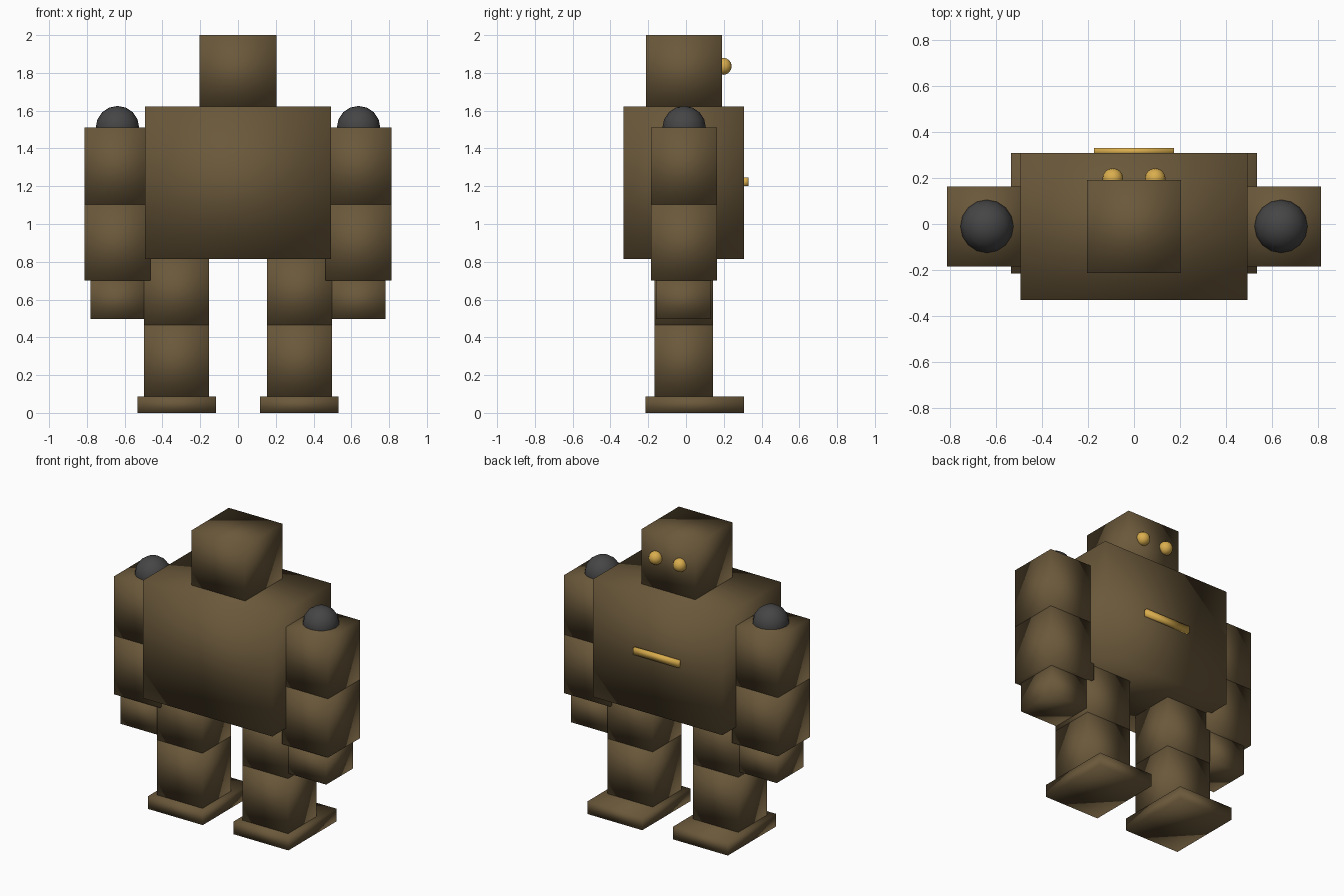
import bpy

if "Cube" in bpy.data.objects:
    bpy.data.objects.remove(bpy.data.objects["Cube"])


def material(name, rgb):
    m = bpy.data.materials.new(name)
    m.diffuse_color = (*rgb, 1)
    m.use_nodes = True
    m.node_tree.nodes["Principled BSDF"].inputs["Base Color"].default_value = m.diffuse_color
    return m


brown = material("dark_brown", (0.145, 0.098, 0.043))
grey = material("dark_grey", (0.06, 0.06, 0.062))
gold = material("gold", (0.70, 0.42, 0.075))


def finish(name, mat):
    ob = bpy.context.object
    ob.name = name
    ob.data.materials.append(mat)
    bpy.ops.object.shade_smooth()   # soft shading runs across all the edges
    return ob


def box(name, x, y, z, mat=brown):
    """Box from (min, max) ranges on each axis."""
    bpy.ops.mesh.primitive_cube_add(size=1)
    ob = bpy.context.object
    for v in ob.data.vertices:
        v.co = [a + (b - a) * (c + 0.5) for (a, b), c in zip((x, y, z), v.co)]
    return finish(name, mat)


def ball(name, centre, radius, mat):
    bpy.ops.mesh.primitive_uv_sphere_add(segments=16, ring_count=8,
                                         radius=radius, location=centre)
    return finish(name, mat)


# Body and head
box("torso", (-0.492, 0.492), (-0.33, 0.307), (0.815, 1.623))
box("head", (-0.203, 0.203), (-0.213, 0.19), (1.623, 2.0))
box("chest_bar", (-0.173, 0.173), (0.30, 0.33), (1.2, 1.245), gold)

# Limbs, built once per side
for side, s in (("left", -1), ("right", 1)):
    def part(name, x, y, z):
        box(f"{side}_{name}", sorted(s * v for v in x), y, z)

    part("upper_arm", (0.463, 0.812), (-0.184, 0.163), (1.103, 1.51))
    part("forearm", (0.463, 0.812), (-0.184, 0.163), (0.70, 1.103))
    part("hand", (0.495, 0.782), (-0.16, 0.132), (0.497, 0.70))
    part("thigh", (0.153, 0.497), (-0.167, 0.143), (0.465, 0.815))
    part("shin", (0.153, 0.497), (-0.167, 0.143), (0.087, 0.465))
    part("foot", (0.117, 0.533), (-0.215, 0.307), (0, 0.087))
    ball(f"{side}_shoulder", (s * 0.638, -0.01, 1.51), 0.115, grey)
    ball(f"{side}_eye", (s * 0.092, 0.197, 1.835), 0.045, gold)
